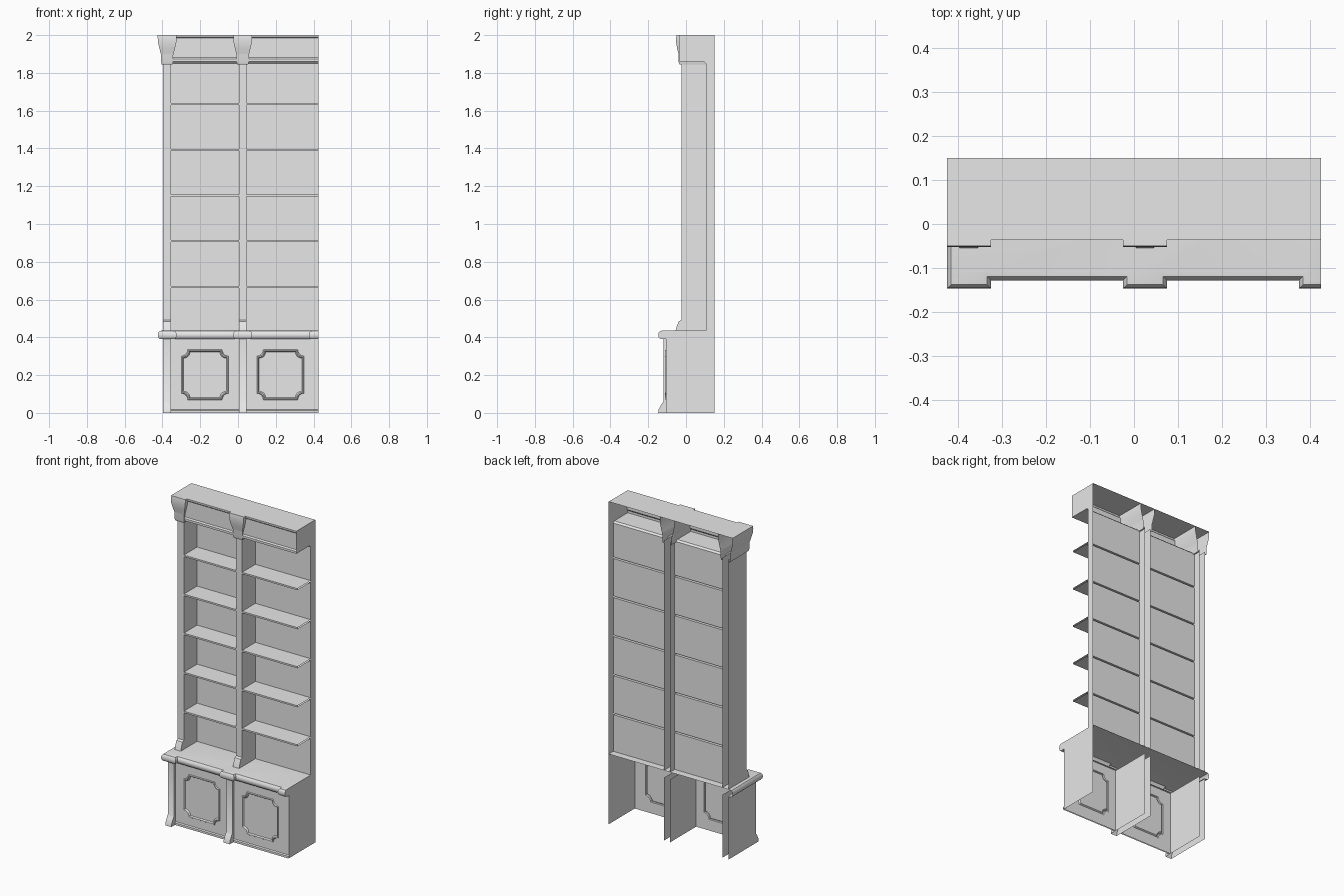
import bpy, bmesh, math

if "Cube" in bpy.data.objects:
    bpy.data.objects.remove(bpy.data.objects["Cube"], do_unlink=True)

grey = bpy.data.materials.new("plain_grey")
grey.use_nodes = True
grey.diffuse_color = (0.8, 0.8, 0.8, 1)
grey.node_tree.nodes["Principled BSDF"].inputs["Base Color"].default_value = (0.8, 0.8, 0.8, 1)

BACK, TOP, END = 0.15, 2.0, 0.425
WALL = 0.105            # recessed back board
COUNTER = 0.435         # worktop height
UNDER = 0.39            # underside of the worktop
DOOR_Y = -0.105
HALF = 0.021            # half width of a pilaster
PILASTERS = {"left": -0.375, "middle": 0.025}
BAYS = {"left": (-0.354, 0.004, -0.175), "right": (0.046, END, 0.225)}


def add_sheet(name, rows, closed=False, polygons=()):
    """Skin rows of points with quads; polygons are extra faces given as points."""
    bm = bmesh.new()
    grid = [[bm.verts.new(p) for p in row] for row in rows]
    for upper, lower in zip(grid, grid[1:]):
        n = len(upper)
        for j in range(n if closed else n - 1):
            k = (j + 1) % n
            bm.faces.new((upper[j], lower[j], lower[k], upper[k]))
    for points in polygons:
        bm.faces.new([bm.verts.new(p) for p in points])
    bmesh.ops.remove_doubles(bm, verts=bm.verts, dist=0.0001)
    mesh = bpy.data.meshes.new(name)
    bm.to_mesh(mesh)
    bm.free()
    mesh.materials.append(grey)
    obj = bpy.data.objects.new(name, mesh)
    bpy.context.collection.objects.link(obj)
    bpy.ops.object.select_all(action="DESELECT")
    obj.select_set(True)
    bpy.context.view_layer.objects.active = obj
    bpy.ops.object.shade_smooth_by_angle(angle=math.radians(35))
    return obj


def add_run(name, profile, x0, x1, capped=False):
    """Extrude a (y, z) profile, listed from top to bottom, along x."""
    rows = [[(x0, y, z), (x1, y, z)] for y, z in profile]
    caps = []
    if capped:
        caps = [[(x1, y, z) for y, z in profile],
                [(x0, y, z) for y, z in reversed(profile)]]
    return add_sheet(name, rows, polygons=caps)


# Upper bays: header, soffit, back boards and shelves in one folded profile
bay = [(BACK, TOP), (-0.036, TOP), (-0.036, 1.99), (-0.03, 1.984),
       (-0.03, 1.882), (-0.036, 1.874), (-0.036, 1.86), (0.095, 1.86), (WALL, 1.85)]
for i in range(5):
    z = 1.64 - i * 0.242
    bay += [(WALL, z), (-0.025, z), (-0.025, z - 0.01), (WALL, z - 0.01)]
bay.append((WALL, COUNTER))

# Scooped outline of the door panel, one list of points per corner
def panel_outline(cx, cz, w, h, scoop):
    corners = []
    for sx, sz, start in ((1, 1, 180), (1, -1, 90), (-1, -1, 0), (-1, 1, 270)):
        px, pz = cx + sx * w, cz + sz * h
        arc = []
        for k in range(6):
            a = math.radians(start + 90 * k / 5)
            arc.append((px + scoop * math.cos(a), pz + scoop * math.sin(a)))
        corners.append(arc)
    return corners


def add_door(name, x0, x1, cx):
    def ring(inset, y):
        arcs = panel_outline(cx, 0.202, 0.125 - inset, 0.133 - inset, 0.034)
        return [(x, y, z) for arc in arcs for x, z in arc]
    rect = [(x, DOOR_Y, z) for x, z in ((x1, UNDER), (x1, 0), (x0, 0), (x0, UNDER))
            for _ in range(6)]
    rows = [rect, ring(0, DOOR_Y), ring(0.003, DOOR_Y - 0.005),
            ring(0.007, DOOR_Y - 0.005), ring(0.012, DOOR_Y + 0.003)]
    add_sheet(name, rows, closed=True, polygons=[rows[-1][::-1]])


for side, (x0, x1, cx) in BAYS.items():
    add_run(side + "_shelf_bay", bay, x0, x1)
    add_door(side + "_cupboard_front", x0, x1, cx)
    add_run(side + "_plinth_strip", [(DOOR_Y, 0.018), (-0.112, 0.013), (-0.112, 0)], x0, x1)

# Pilasters with flared feet, and the flared corbels above them
upper = [(BACK, 1.86), (-0.025, 1.86), (-0.025, 0.492), (-0.038, 0.485),
         (-0.048, 0.46), (-0.055, COUNTER), (BACK, COUNTER)]
lower = [(BACK, UNDER), (-0.12, UNDER), (-0.12, 0.06), (-0.13, 0.045),
         (-0.145, 0.018), (-0.147, 0), (BACK, 0)]
corbel = [(TOP, 0.05, -0.05), (1.985, 0.05, -0.052), (1.96, 0.048, -0.052),
          (1.93, 0.041, -0.047), (1.905, 0.035, -0.041), (1.895, 0.032, -0.039),
          (1.857, 0.032, -0.039), (1.845, 0.029, -0.035)]
for side, cx in PILASTERS.items():
    for part, profile in (("upper", upper), ("lower", lower)):
        # open at the back, top and bottom; only front and cheeks are boards
        cheeks = [[(cx + HALF, y, z) for y, z in profile],
                  [(cx - HALF, y, z) for y, z in reversed(profile)]]
        front = [[(cx - HALF, y, z), (cx + HALF, y, z)] for y, z in profile[1:-1]]
        add_sheet(f"{side}_{part}_pilaster", front, polygons=cheeks)
    rows = [[(cx - w, BACK, z), (cx - w, y, z), (cx + w, y, z), (cx + w, BACK, z)]
            for z, w, y in corbel]
    z = corbel[-1][0]
    base = [(cx - HALF, BACK, z), (cx - HALF, -0.025, z),
            (cx + HALF, -0.025, z), (cx + HALF, BACK, z)]
    add_sheet(side + "_corbel", rows + [base], polygons=[rows[0]])

# Worktop with a rounded nose that steps forward over each pilaster
OUT, IN = -0.147, -0.128
path = [(-END, BACK, 1), (-END, OUT, 1)]
for x in (-0.325, 0.075):
    path += [(x, OUT, -1), (x, IN, -1), (x + 0.3, IN, 1), (x + 0.3, OUT, 1)]
path.append((END, OUT, 0))
nose = [(0.018, COUNTER), (0.009, 0.433), (0.002, 0.424), (0, 0.412),
        (0.002, 0.4), (0.009, 0.392), (0.018, UNDER), (0.035, UNDER)]
rows = [[(x + s * o, y if y == BACK else y + o, z) for x, y, s in path] for o, z in nose]
add_sheet("worktop", rows, polygons=[rows[0] + [(END, BACK, COUNTER)]])

# Flat end board closing the right side around the open shelves
end = [(BACK, TOP), (-0.036, TOP), (-0.036, 1.86), (0.095, 1.86), (WALL, 1.85),
       (WALL, COUNTER)]
end += [(OUT + o, z) for o, z in nose] + [(DOOR_Y, UNDER), (DOOR_Y, 0), (BACK, 0)]
add_sheet("right_end_board", [], polygons=[[(END, y, z) for y, z in end]])
